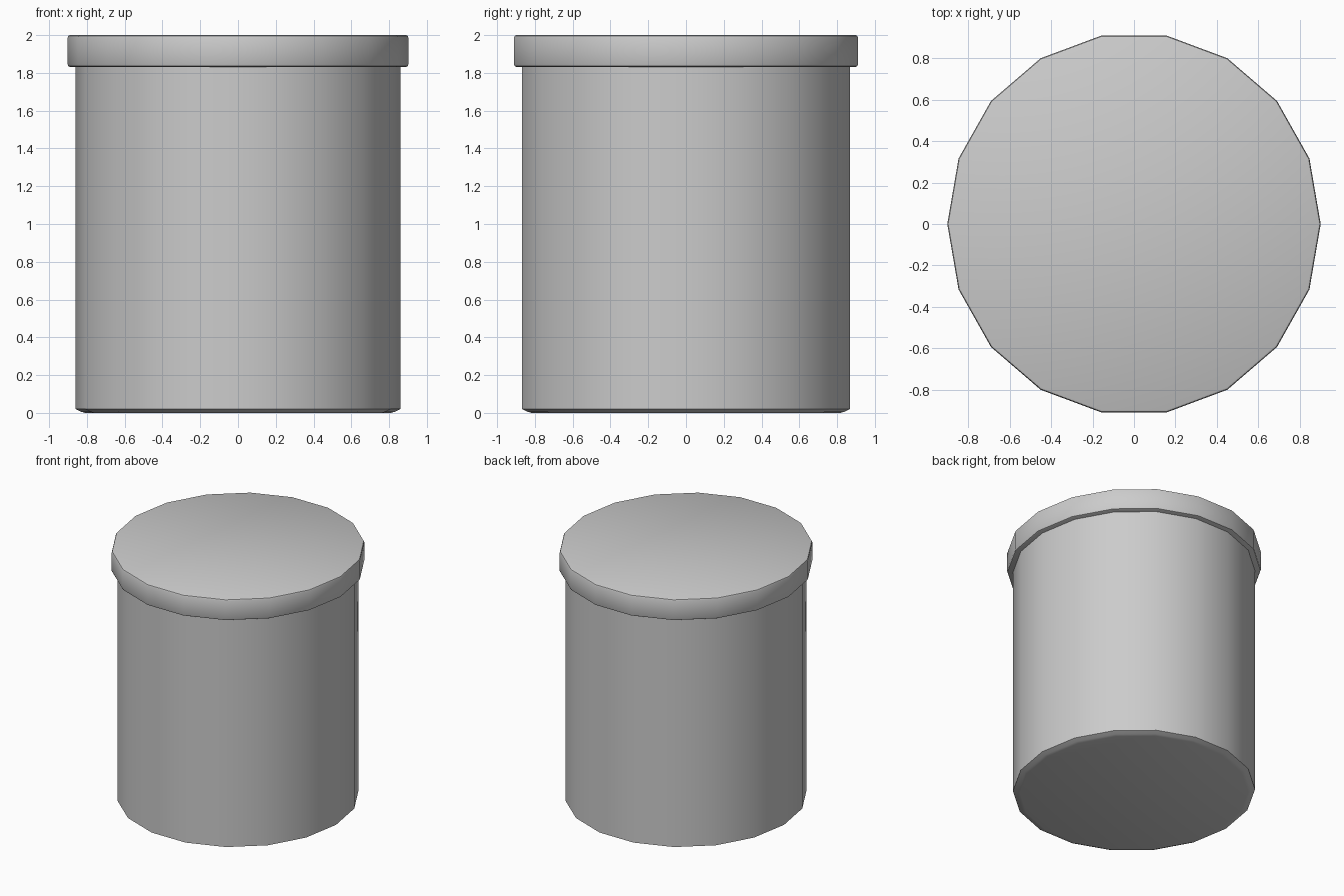
import bpy
import bmesh
import math

if "Cube" in bpy.data.objects:
    bpy.data.objects.remove(bpy.data.objects["Cube"])

SIDES = 18
Y_STRETCH = 1.025  # the rounds are slightly wider in y


def lathe(name, profile):
    """Closed 18-sided solid from (radius, height) rings, bottom to top."""
    bm = bmesh.new()
    rings = []
    for r, z in profile:
        rings.append([bm.verts.new((r * math.cos(2 * math.pi * i / SIDES),
                                    r * Y_STRETCH * math.sin(2 * math.pi * i / SIDES), z))
                      for i in range(SIDES)])
    for low, high in zip(rings, rings[1:]):
        for i in range(SIDES):
            j = (i + 1) % SIDES
            bm.faces.new((low[i], low[j], high[j], high[i]))
    bm.faces.new(list(reversed(rings[0])))
    bm.faces.new(rings[-1])
    mesh = bpy.data.meshes.new(name)
    bm.to_mesh(mesh)
    bm.free()
    obj = bpy.data.objects.new(name, mesh)
    bpy.context.collection.objects.link(obj)
    bpy.ops.object.select_all(action='DESELECT')
    obj.select_set(True)
    bpy.context.view_layer.objects.active = obj
    bpy.ops.object.shade_smooth_by_angle(angle=math.radians(30))
    return obj


# Body with a shallow chamfered foot, its top tucked into the lid
lathe("container_body", [(0.81, 0.0), (0.83, 0.006), (0.86, 0.02), (0.86, 1.85)])

# Overhanging lid with softened rims
lathe("lid", [(0.89, 1.832), (0.898, 1.836), (0.902, 1.845),
              (0.902, 1.987), (0.898, 1.996), (0.89, 2.0)])
